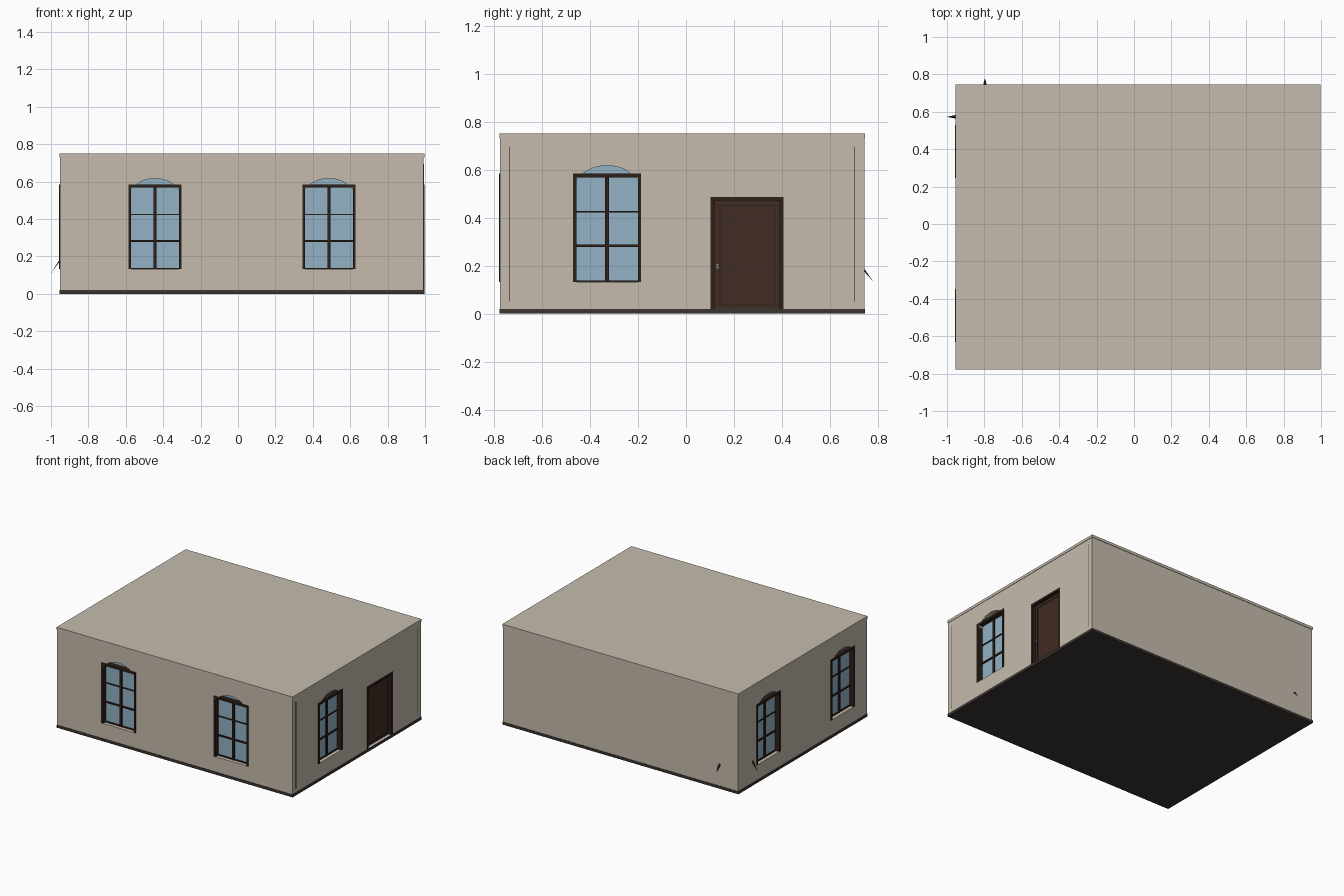
import bpy, bmesh
from math import cos, sin, asin, radians
from mathutils import Matrix, Vector

cube = bpy.data.objects.get("Cube")
if cube:
    bpy.data.objects.remove(cube)


def material(name, rgb):
    m = bpy.data.materials.new(name)
    m.use_nodes = True
    m.diffuse_color = (*rgb, 1)
    m.node_tree.nodes["Principled BSDF"].inputs["Base Color"].default_value = (*rgb, 1)
    return m


PLASTER = material("beige plaster", (0.56, 0.5, 0.42))
PLINTH = material("dark stone", (0.045, 0.035, 0.031))
GLASS = material("blue glass", (0.29, 0.445, 0.56))
FRAME = material("dark brown frame", (0.026, 0.014, 0.009))
DOOR = material("brown door", (0.051, 0.025, 0.017))
METAL = material("grey metal", (0.3, 0.28, 0.25))
SEAM = material("grey seam", (0.13, 0.115, 0.1))

X0, X1, Y0, Y1 = -0.952, 0.993, -0.775, 0.743
TOP = 0.75
DEPTH = 0.04


def finish(name, bm, mat, matrix=Matrix()):
    bmesh.ops.recalc_face_normals(bm, faces=bm.faces)
    me = bpy.data.meshes.new(name)
    bm.to_mesh(me)
    bm.free()
    me.materials.append(mat)
    ob = bpy.data.objects.new(name, me)
    ob.matrix_world = matrix
    bpy.context.collection.objects.link(ob)
    return ob


def add_box(bm, x0, x1, y0, y1, z0, z1):
    size = Matrix.Diagonal((x1 - x0, y1 - y0, z1 - z0, 1))
    mid = Matrix.Translation(((x0 + x1) / 2, (y0 + y1) / 2, (z0 + z1) / 2))
    bmesh.ops.create_cube(bm, size=1, matrix=mid @ size)


def boxes(name, mat, items, matrix=Matrix()):
    bm = bmesh.new()
    for item in items:
        add_box(bm, *item)
    return finish(name, bm, mat, matrix)


def add_prism(bm, outline, y0, y1, matrix=Matrix()):
    face = bm.faces.new([bm.verts.new(matrix @ Vector((x, y0, z))) for x, z in outline])
    new = bmesh.ops.extrude_face_region(bm, geom=[face])["geom"]
    move = matrix.to_3x3() @ Vector((0, y1 - y0, 0))
    bmesh.ops.translate(bm, vec=move, verts=[g for g in new if isinstance(g, bmesh.types.BMVert)])


def place(x, y, turn):
    """Local x runs along the wall, local -y points outwards."""
    return Matrix.Translation((x, y, 0)) @ Matrix.Rotation(radians(turn), 4, "Z")


# Arched window outline
HALF, SILL, SPRING, RISE = 0.135, 0.132, 0.55, 0.067
R = (HALF ** 2 + RISE ** 2) / (2 * RISE)
SWEEP = asin(HALF / R)
arch = [(-HALF, SILL), (HALF, SILL)]
for i in range(15):
    a = SWEEP * (1 - i / 7)
    arch.append((R * sin(a), SPRING + RISE - R + R * cos(a)))

windows = {
    "front_right": place(-0.444, Y0, 0),
    "front_left": place(0.486, Y0, 0),
    "left_side": place(X1, -0.329, 90),
    "right_side_back": place(X0, 0.388, -90),
    "right_side_front": place(X0, -0.49, -90),
}
door_place = place(X1, 0.254, 90)
DW, DH = 0.15, 0.485

# Walls with window and door recesses
walls = boxes("walls", PLASTER, [(X0, X1, Y0, Y1, 0.02, TOP - 0.005)])
bm = bmesh.new()
for m in windows.values():
    add_prism(bm, arch, -0.05, DEPTH, m)
add_prism(bm, [(-DW, 0.021), (DW, 0.021), (DW, DH), (-DW, DH)], -0.05, DEPTH, door_place)
cutter = finish("recess_cutter", bm, PLASTER)
cutter.hide_render = True
mod = walls.modifiers.new("recesses", "BOOLEAN")
mod.operation, mod.solver, mod.object = "DIFFERENCE", "EXACT", cutter
bpy.context.view_layer.objects.active = walls
bpy.ops.object.modifier_apply(modifier=mod.name)
bpy.data.objects.remove(cutter)

# Roof slab and plinth
E = 0.003
boxes("roof_slab", PLASTER, [(X0 - E, X1 + E, Y0 - E, Y1 + E, TOP - 0.02, TOP)])
boxes("plinth", PLINTH, [(X0 - E, X1 + E, Y0 - E, Y1 + E, 0, 0.02)])

# Windows
for name, m in windows.items():
    bm = bmesh.new()
    add_prism(bm, arch, DEPTH - 0.005, DEPTH - 0.001)
    finish(name + "_window_glass", bm, GLASS, m)
    bars = [(s * 0.135 - 0.007, s * 0.135 + 0.007, -0.004, DEPTH, SILL, 0.585) for s in (-1, 1)]
    bars.append((-0.142, 0.142, -0.004, DEPTH - 0.01, 0.568, 0.585))
    boxes(name + "_window_frame", FRAME, bars, m)
    inner = [(-0.008, 0.008, 0.024, DEPTH, SILL, 0.57),
             (-HALF, HALF, 0.026, DEPTH, 0.278, 0.288),
             (-HALF, HALF, 0.028, DEPTH, 0.421, 0.428),
             (-HALF, HALF, 0.026, DEPTH, SILL, 0.139)]
    boxes(name + "_window_bars", FRAME, inner, m)

# Door
boxes("door_frame", FRAME, [
    (-DW - 0.002, -DW + 0.014, -0.004, DEPTH, 0.02, DH),
    (DW - 0.014, DW + 0.002, -0.004, DEPTH, 0.02, DH),
    (-DW - 0.002, DW + 0.002, -0.004, DEPTH, DH - 0.014, DH + 0.002)], door_place)
boxes("door_leaf", DOOR, [(-DW, DW, 0.022, DEPTH, 0.02, DH)], door_place)
PL, PR, PB, PT = -0.115, 0.12, 0.034, 0.452
T = 0.004
boxes("door_panel_lines", FRAME, [
    (PL, PL + T, 0.019, 0.023, PB, PT), (PR - T, PR, 0.019, 0.023, PB, PT),
    (PL, PR, 0.019, 0.023, PB, PB + T), (PL, PR, 0.019, 0.023, PT - T, PT)], door_place)
boxes("door_handle", METAL, [
    (-0.127, -0.119, 0.016, 0.023, 0.188, 0.206),
    (-0.125, -0.121, 0.004, 0.018, 0.196, 0.2),
    (-0.125, -0.102, 0.002, 0.006, 0.196, 0.2)], door_place)

# Thin upright seams near the corners of the door wall
boxes("corner_seams", SEAM, [
    (X1 - 0.001, X1 + 0.002, y - 0.002, y + 0.002, 0.05, 0.695) for y in (-0.735, 0.702)])

# Small pointed brackets hanging from the walls at the back corner
for name, m, reach, drop in (("side_bracket", place(X0, 0.573, -90), 0.048, 0.075),
                             ("back_bracket", place(-0.797, Y1, 180), 0.037, 0.05)):
    bm = bmesh.new()
    root = [bm.verts.new(p) for p in ((-0.01, 0, 0.175), (0.01, 0, 0.175), (0, 0, 0.187))]
    tip = bm.verts.new((0, -reach, 0.184 - drop))
    bm.faces.new(root)
    for i in range(3):
        bm.faces.new((root[i], root[(i + 1) % 3], tip))
    finish(name, bm, FRAME, m)
